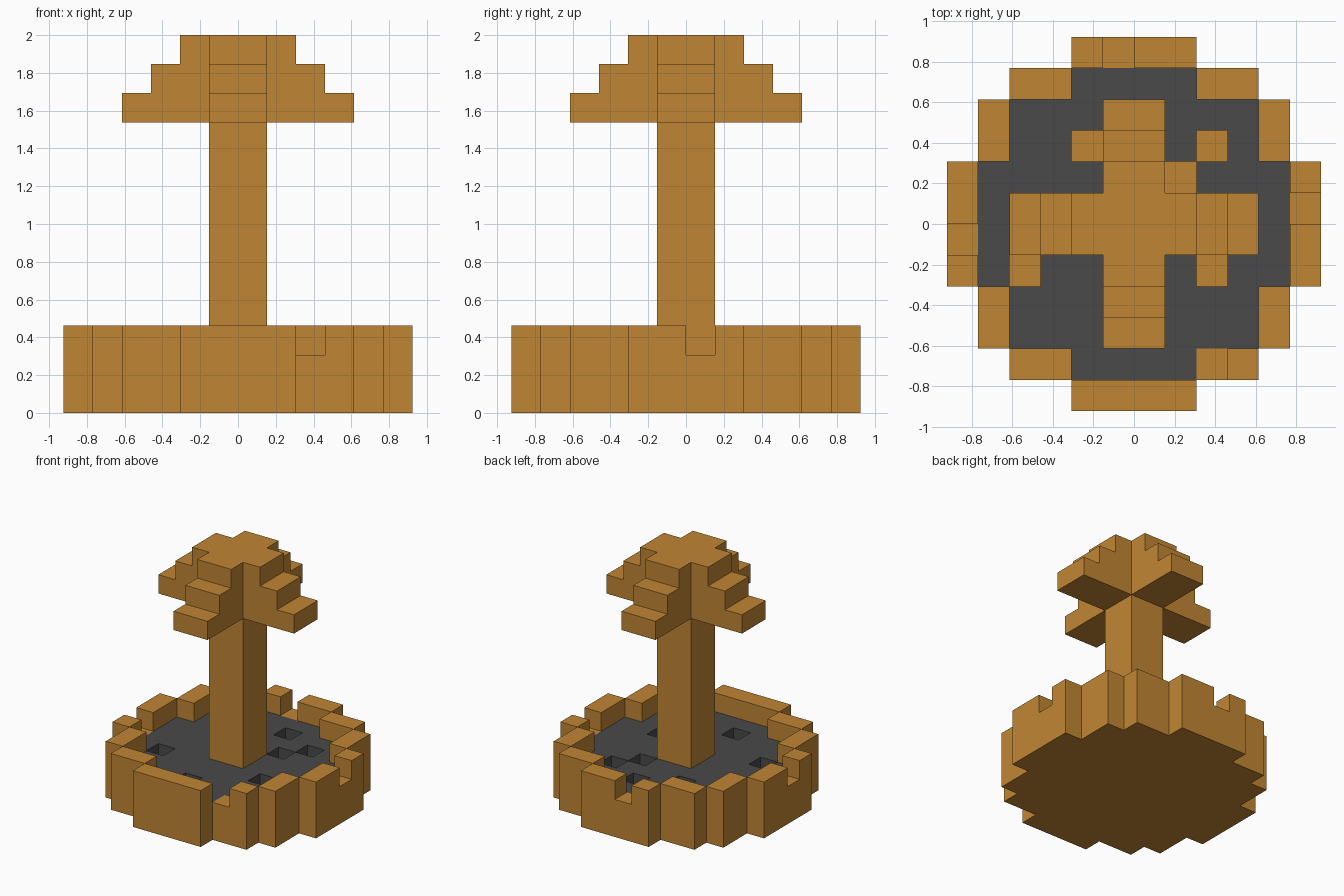
import bpy, bmesh

cube = bpy.data.objects.get("Cube")
if cube:
    bpy.data.objects.remove(cube, do_unlink=True)

U = 2 / 13  # one block


def material(name, rgb):
    m = bpy.data.materials.new(name)
    m.use_nodes = True
    m.diffuse_color = (*rgb, 1)
    bsdf = next(n for n in m.node_tree.nodes if n.type == 'BSDF_PRINCIPLED')
    bsdf.inputs["Base Color"].default_value = (*rgb, 1)
    return m


OCHRE = material("ochre", (0.527, 0.238, 0.034))
CHARCOAL = material("charcoal", (0.067, 0.067, 0.067))


def block_solid(name, base, height, mats, is_dark=lambda i, j: False):
    """Closed blocky solid: height(i, j) is the top of each grid column, or None."""
    bm = bmesh.new()

    def quad(points, dark=False):
        f = bm.faces.new([bm.verts.new([c * U for c in p]) for p in points])
        f.material_index = int(dark)

    def top(i, j):
        h = height(i, j)
        return base if h is None else h

    for i in range(-6, 6):
        for j in range(-6, 6):
            h = top(i, j)
            if h <= base:
                continue
            ring = [(i, j), (i + 1, j), (i + 1, j + 1), (i, j + 1)]
            quad([(x, y, h) for x, y in ring], is_dark(i, j) and h > 1)
            quad([(x, y, base) for x, y in reversed(ring)])
            # walls down to each lower neighbour
            for k, (di, dj) in enumerate([(0, -1), (1, 0), (0, 1), (-1, 0)]):
                (ax, ay), (bx, by) = ring[k], ring[(k + 1) % 4]
                for z in range(top(i + di, j + dj), h):
                    quad([(ax, ay, z), (bx, by, z), (bx, by, z + 1), (ax, ay, z + 1)],
                         is_dark(i, j))
    bmesh.ops.remove_doubles(bm, verts=bm.verts, dist=1e-4)
    bmesh.ops.dissolve_limit(bm, angle_limit=0.01, verts=bm.verts, edges=bm.edges,
                             delimit={'MATERIAL'})
    me = bpy.data.meshes.new(name)
    bm.to_mesh(me)
    bm.free()
    for m in mats:
        me.materials.append(m)
    ob = bpy.data.objects.new(name, me)
    bpy.context.collection.objects.link(ob)
    return ob


def within(i, j, steps):
    """Stepped round outline: steps are (half depth, half width) pairs."""
    x, y = abs(i + 0.5), abs(j + 0.5)
    return any(y < d and x < w for d, w in steps)


# Round basin: rim with notches, dark floor with pits
OUTER = [(2, 6), (4, 5), (5, 4), (6, 2)]
INNER = [(2, 5), (4, 4), (5, 2)]
NOTCHES = {(-1, 5), (-6, -1), (5, 0), (2, -5)}
PITS = {(-2, 2), (2, 2), (1, 1), (-4, -2), (2, -2), (0, 3), (-1, -4)}


def is_floor(i, j):
    return within(i, j, INNER)


def basin_height(i, j):
    if not within(i, j, OUTER):
        return None
    if is_floor(i, j):
        return 1 if (i, j) in PITS else 2
    return 2 if (i, j) in NOTCHES else 3


block_solid("basin", 0, basin_height, [OCHRE, CHARCOAL], is_floor)

# Square post, set into the floor and the cap
block_solid("post", 1, lambda i, j: 11 if within(i, j, [(1, 1)]) else None, [OCHRE])


# Cross-shaped cap with stepped arms
def cap_height(i, j):
    for reach, h in ((2, 13), (3, 12), (4, 11)):
        if within(i, j, [(1, reach), (reach, 1)]):
            return h
    return None


block_solid("stepped_cap", 10, cap_height, [OCHRE])
